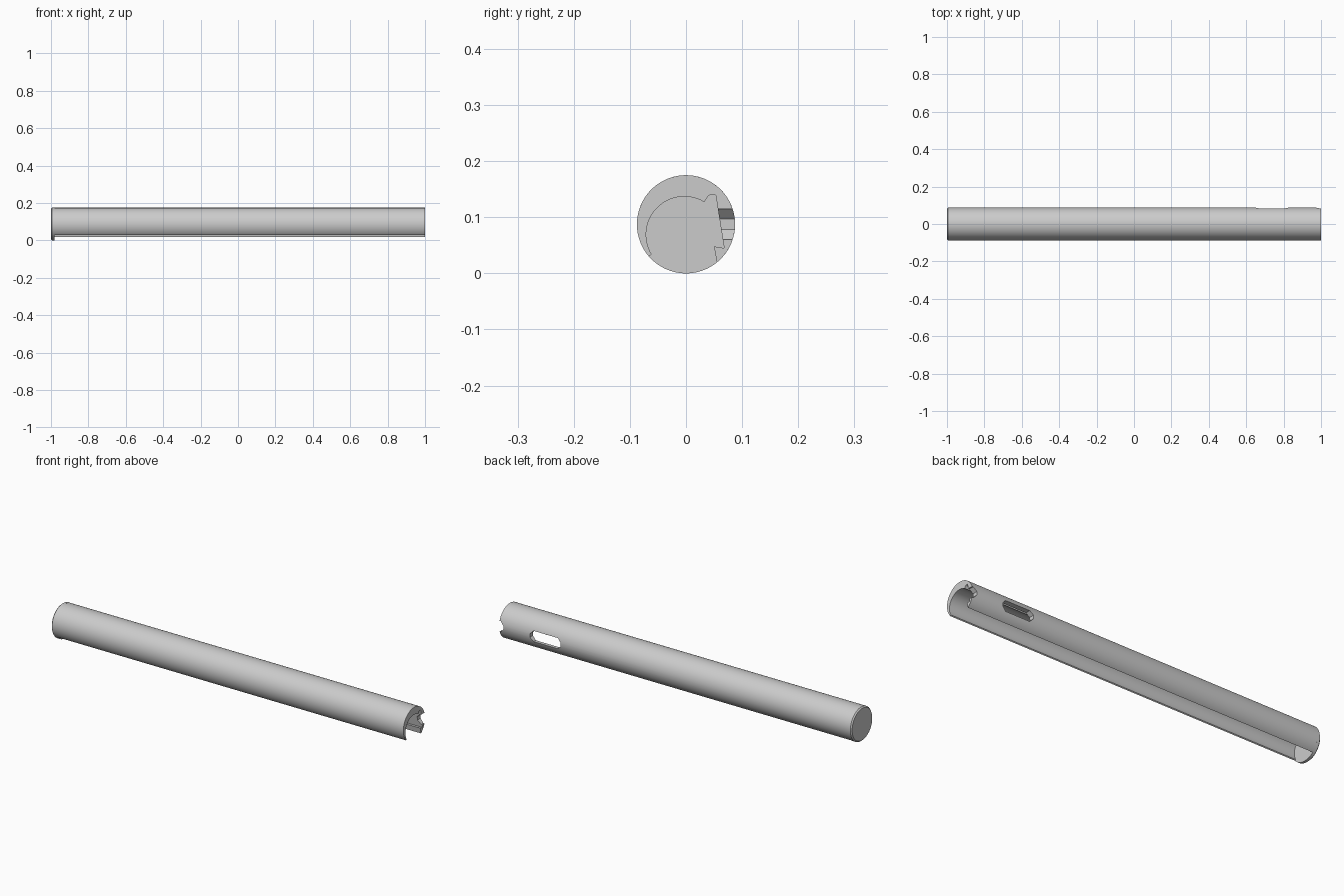
import bpy, bmesh, math

if "Cube" in bpy.data.objects:
    bpy.data.objects.remove(bpy.data.objects["Cube"])

R = 0.0875      # outer radius, also the axis height
CAP_X = -0.98   # inner face of the end cap

grey = bpy.data.materials.new("plain grey")
grey.use_nodes = True
grey.diffuse_color = (0.6, 0.6, 0.6, 1)
grey.node_tree.nodes["Principled BSDF"].inputs["Base Color"].default_value = (0.6, 0.6, 0.6, 1)


def arc(cy, cz, r, start, end, steps):
    angles = [math.radians(start + (end - start) * i / steps) for i in range(steps + 1)]
    return [(cy + r * math.cos(a), cz + r * math.sin(a)) for a in angles]


def prism(name, points, offset):
    """Extrude a closed outline of 3D points into a solid."""
    bm = bmesh.new()
    face = bm.faces.new([bm.verts.new(p) for p in points])
    new = bmesh.ops.extrude_face_region(bm, geom=[face])["geom"]
    bmesh.ops.translate(bm, vec=offset, verts=[v for v in new if isinstance(v, bmesh.types.BMVert)])
    bmesh.ops.recalc_face_normals(bm, faces=bm.faces)
    mesh = bpy.data.meshes.new(name)
    bm.to_mesh(mesh)
    bm.free()
    mesh.materials.append(grey)
    obj = bpy.data.objects.new(name, mesh)
    bpy.context.collection.objects.link(obj)
    return obj


def activate(obj):
    bpy.ops.object.select_all(action="DESELECT")
    obj.select_set(True)
    bpy.context.view_layer.objects.active = obj


def cut_slot(body, x0, x1):
    """Cut a chamfer-ended slot through the back wall."""
    h, c = 0.0275, 0.0185
    outline = [(x0 + c, -h), (x1 - c, -h), (x1, c - h), (x1, h - c),
               (x1 - c, h), (x0 + c, h), (x0, h - c), (x0, c - h)]
    cutter = prism("slot_cutter", [(x, 0.03, R + z) for x, z in outline], (0, 0.1, 0))
    cutter.hide_render = True
    mod = body.modifiers.new("slot", "BOOLEAN")
    mod.operation = "DIFFERENCE"
    mod.solver = "EXACT"
    mod.object = cutter
    activate(body)
    bpy.ops.object.modifier_apply(modifier=mod.name)
    bpy.data.objects.remove(cutter)


# Open channel: round outside, bored inside, with a groove and lip at the back
profile = arc(0, R, R, 221, -51, 72)
profile += [(0.05, 0.048), (0.068, 0.045), (0.053, 0.139), (0.050, 0.141),
            (0.044, 0.1405), (0.039, 0.1375), (0.035, 0.131)]
profile += arc(-0.003, 0.069, 0.068, 58.5, 211, 40)
body = prism("channel_tube", [(CAP_X, y, z) for y, z in profile], (1 - CAP_X, 0, 0))

# Long window and the open notch at the end
cut_slot(body, 0.65, 0.825)
cut_slot(body, 0.975, 1.1)

# Closed end disc with a chamfered rim
circle = arc(0, R, R, 0, 360, 96)[:-1]
cap = prism("end_cap", [(CAP_X, y, z) for y, z in circle], (-1 - CAP_X, 0, 0))
bm = bmesh.new()
bm.from_mesh(cap.data)
rim = [e for e in bm.edges if all(v.co.x < -0.99 for v in e.verts)]
bmesh.ops.bevel(bm, geom=rim, offset=0.006, segments=1, affect="EDGES")
bm.to_mesh(cap.data)
bm.free()

for obj in (body, cap):
    activate(obj)
    bpy.ops.object.shade_smooth_by_angle(angle=math.radians(25))
